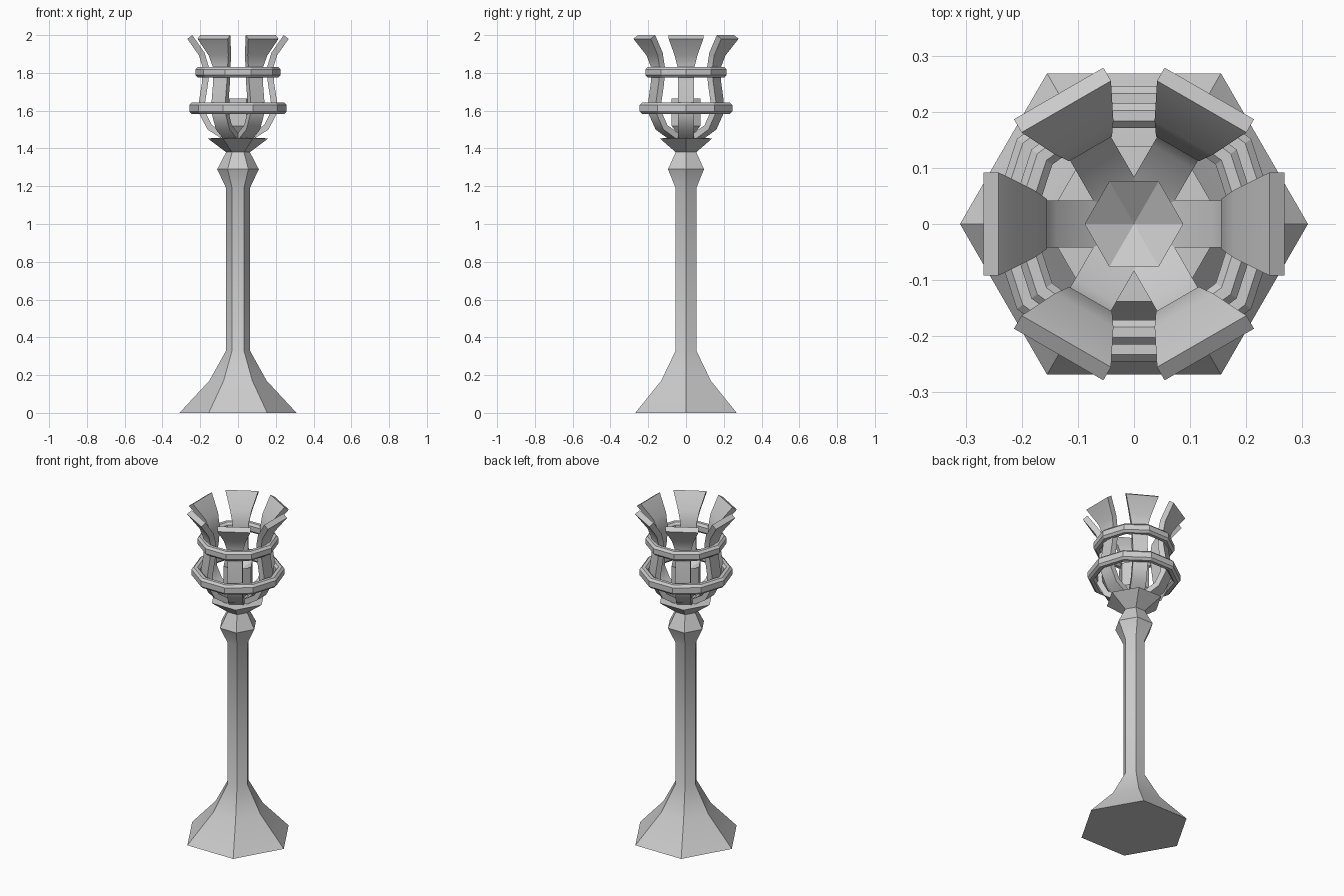
import bpy, bmesh, math
from mathutils import Vector, Matrix

if "Cube" in bpy.data.objects:
    bpy.data.objects.remove(bpy.data.objects["Cube"])


def finish(name, bm, smooth=None):
    bmesh.ops.recalc_face_normals(bm, faces=bm.faces)
    me = bpy.data.meshes.new(name)
    bm.to_mesh(me)
    bm.free()
    ob = bpy.data.objects.new(name, me)
    bpy.context.collection.objects.link(ob)
    if smooth:
        bpy.ops.object.select_all(action='DESELECT')
        ob.select_set(True)
        bpy.context.view_layer.objects.active = ob
        bpy.ops.object.shade_smooth_by_angle(angle=math.radians(smooth))
    return ob


def lathe(name, profile, sides, closed=False, smooth=None):
    """Revolve (radius, z) points; a zero radius becomes a single tip."""
    bm = bmesh.new()
    rows = []
    for r, z in profile:
        n = 1 if r == 0 else sides
        rows.append([bm.verts.new((r * math.cos(math.tau * i / sides),
                                   r * math.sin(math.tau * i / sides), z)) for i in range(n)])
    pairs = list(zip(rows, rows[1:]))
    if closed:
        pairs.append((rows[-1], rows[0]))
    for a, b in pairs:
        for i in range(sides):
            j = (i + 1) % sides
            quad = [a[i % len(a)], a[j % len(a)], b[j % len(b)], b[i % len(b)]]
            bm.faces.new(list(dict.fromkeys(quad)))
    if not closed:
        for row in (rows[0], rows[-1]):
            if len(row) > 1:
                bm.faces.new(row)
    return finish(name, bm, smooth)


# hexagonal foot, shaft, knop and flared collar
lathe("post", [(0.31, 0), (0.152, 0.17), (0.063, 0.33), (0.063, 1.19), (0.11, 1.29),
               (0.063, 1.38), (0.16, 1.453), (0, 1.462)], 6, smooth=30)

# hollow fuel dish inside the basket
lathe("dish", [(0, 1.455), (0.04, 1.465), (0.088, 1.52), (0.088, 1.665), (0, 1.61)], 6)


# ten-sided hoops with chamfered section
def hoop(name, r_in, r_out, z0, z1):
    c = 0.013
    lathe(name, [(r_in, z0 + c), (r_in + c, z0), (r_out - c, z0), (r_out, z0 + c),
                 (r_out, z1 - c), (r_out - c, z1), (r_in + c, z1), (r_in, z1 - c)],
          10, closed=True)


hoop("lower_hoop", 0.212, 0.258, 1.583, 1.643)
hoop("upper_hoop", 0.18, 0.226, 1.775, 1.832)

# curved basket slats: (radius, z, half width) of the centre line
path = [(0.06, 1.455, 0.042), (0.15, 1.512, 0.042), (0.187, 1.585, 0.042),
        (0.19, 1.65, 0.042), (0.174, 1.75, 0.042), (0.171, 1.83, 0.044),
        (0.192, 1.90, 0.06), (0.255, 1.99, 0.092)]
half = 0.0165
for k in range(6):
    bm = bmesh.new()
    rows = []
    for i, (r, z, w) in enumerate(path):
        a, b = path[max(i - 1, 0)], path[min(i + 1, len(path) - 1)]
        t = Vector((b[0] - a[0], b[1] - a[1])).normalized()
        n = Vector((t.y, -t.x)) * half
        rows.append([bm.verts.new((r + s * n.x, y, min(z + s * n.y, 2.0)))
                     for s, y in ((-1, -w), (1, -w), (1, w), (-1, w))])
    for a, b in zip(rows, rows[1:]):
        for i in range(4):
            j = (i + 1) % 4
            bm.faces.new((a[i], a[j], b[j], b[i]))
    bm.faces.new(rows[0])
    bm.faces.new(rows[-1])
    bm.transform(Matrix.Rotation(k * math.pi / 3, 4, 'Z'))
    finish(f"basket_slat_{k + 1}", bm, smooth=40)
